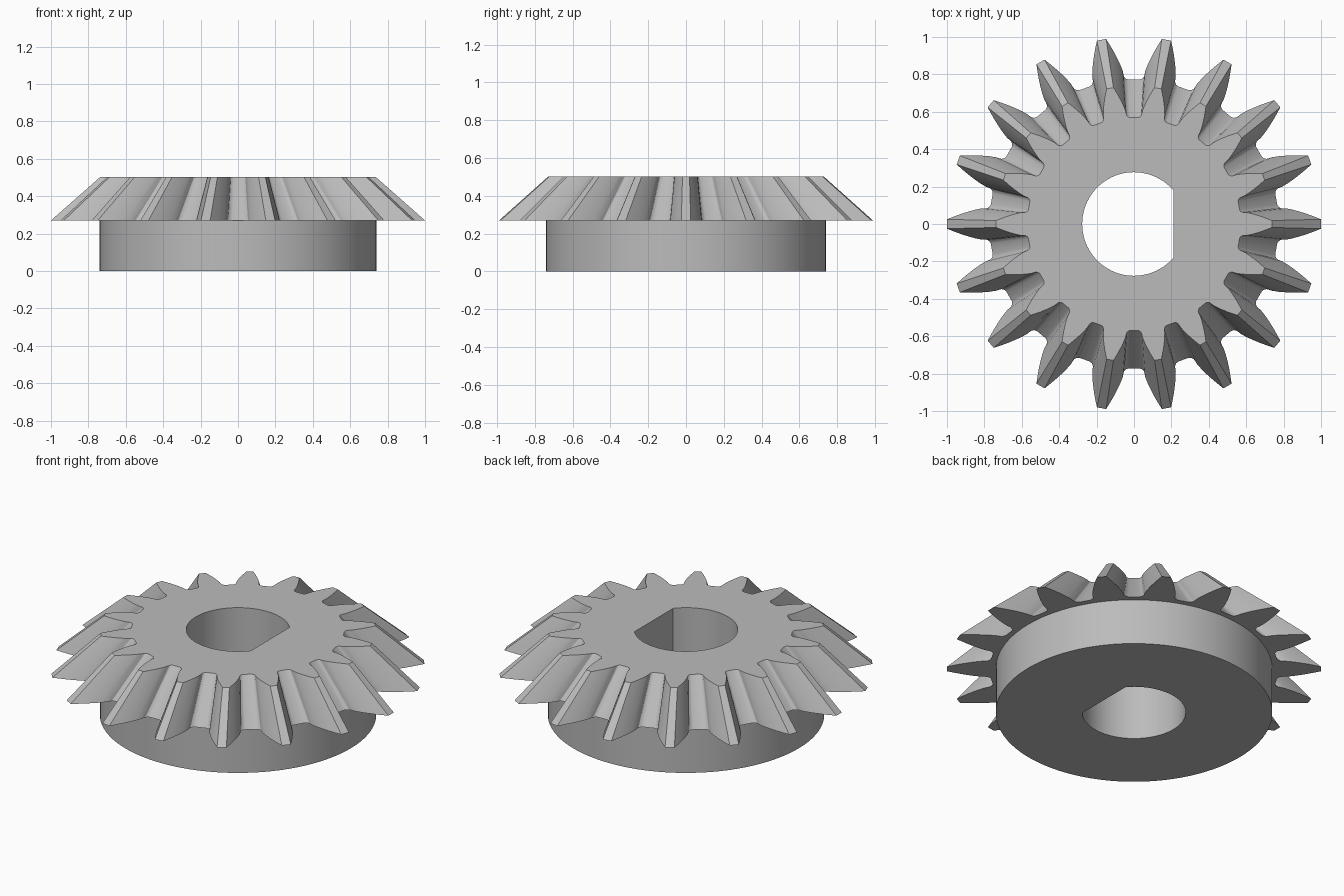
import bpy
import bmesh
from math import sin, cos, pi, acos
from mathutils import Vector, Matrix

if "Cube" in bpy.data.objects:
    bpy.data.objects.remove(bpy.data.objects["Cube"], do_unlink=True)

TEETH = 18
HUB_R, BORE_R, FLAT_X = 0.74, 0.277, 0.21
Z_HUB, Z_TOP = 0.27, 0.502
TOP_SCALE = 0.737

steel = bpy.data.materials.new("steel_grey")
steel.use_nodes = True
steel.diffuse_color = (0.5, 0.5, 0.5, 1)
steel.node_tree.nodes["Principled BSDF"].inputs["Base Color"].default_value = (0.5, 0.5, 0.5, 1)


def tooth_outline():
    """Outline of the crown: one half tooth, mirrored and repeated."""
    # flank as (distance along tooth, half width), root to tip
    flank = [(0.815, 0.083), (0.85, 0.076), (0.89, 0.065),
             (0.93, 0.052), (0.965, 0.039), (1.0, 0.025)]
    # root fillet as (distance along gap, half width of gap)
    fillet = [(0.772, 0.03), (0.777, 0.043), (0.788, 0.053), (0.802, 0.057)]
    to_tooth = Matrix.Rotation(pi / TEETH, 2)
    half = [to_tooth @ Vector((r, -w)) for r, w in fillet]
    half += [Vector((r, w)) for r, w in flank]
    tooth = [Vector((p.x, -p.y)) for p in half] + half[::-1]
    return [Matrix.Rotation(2 * pi * i / TEETH, 2) @ p
            for i in range(TEETH) for p in tooth]


def circle(radius, n):
    return [Vector((radius * cos(2 * pi * i / n), radius * sin(2 * pi * i / n))) for i in range(n)]


def d_bore(n):
    """Round bore cut by one flat on the +x side."""
    a = acos(FLAT_X / BORE_R)
    angles = [a + (2 * pi - 2 * a) * i / n for i in range(n + 1)]
    return [Vector((BORE_R * cos(t), BORE_R * sin(t))) for t in angles]


bm = bmesh.new()


def ring(points, z, scale=1.0):
    verts = [bm.verts.new((p.x * scale, p.y * scale, z)) for p in points]
    edges = [bm.edges.new((verts[i - 1], verts[i])) for i in range(len(verts))]
    return verts, edges


def wall(low, high):
    a, b = low[0], high[0]
    for i in range(len(a)):
        bm.faces.new((a[i - 1], a[i], b[i], b[i - 1]))


def cap(outer, inner, normal):
    bmesh.ops.triangle_fill(bm, use_beauty=True, use_dissolve=False,
                            edges=outer[1] + inner[1], normal=normal)


crown, hub, bore = tooth_outline(), circle(HUB_R, 96), d_bore(56)
bore_low, bore_high = ring(bore, 0), ring(bore, Z_TOP)
hub_low, hub_high = ring(hub, 0), ring(hub, Z_HUB)
crown_low, crown_high = ring(crown, Z_HUB), ring(crown, Z_TOP, TOP_SCALE)

# side walls: bore, hub and tapering teeth
wall(bore_low, bore_high)
wall(hub_low, hub_high)
wall(crown_low, crown_high)

# flat faces: underside of hub, underside of teeth, top
cap(hub_low, bore_low, (0, 0, -1))
cap(crown_low, hub_high, (0, 0, -1))
cap(crown_high, bore_high, (0, 0, 1))

bmesh.ops.recalc_face_normals(bm, faces=bm.faces[:])
mesh = bpy.data.meshes.new("bevel_gear")
bm.to_mesh(mesh)
bm.free()
mesh.materials.append(steel)
gear = bpy.data.objects.new("bevel_gear", mesh)
bpy.context.collection.objects.link(gear)

bpy.ops.object.select_all(action="DESELECT")
gear.select_set(True)
bpy.context.view_layer.objects.active = gear
bpy.ops.object.shade_smooth_by_angle(angle=pi / 6)
